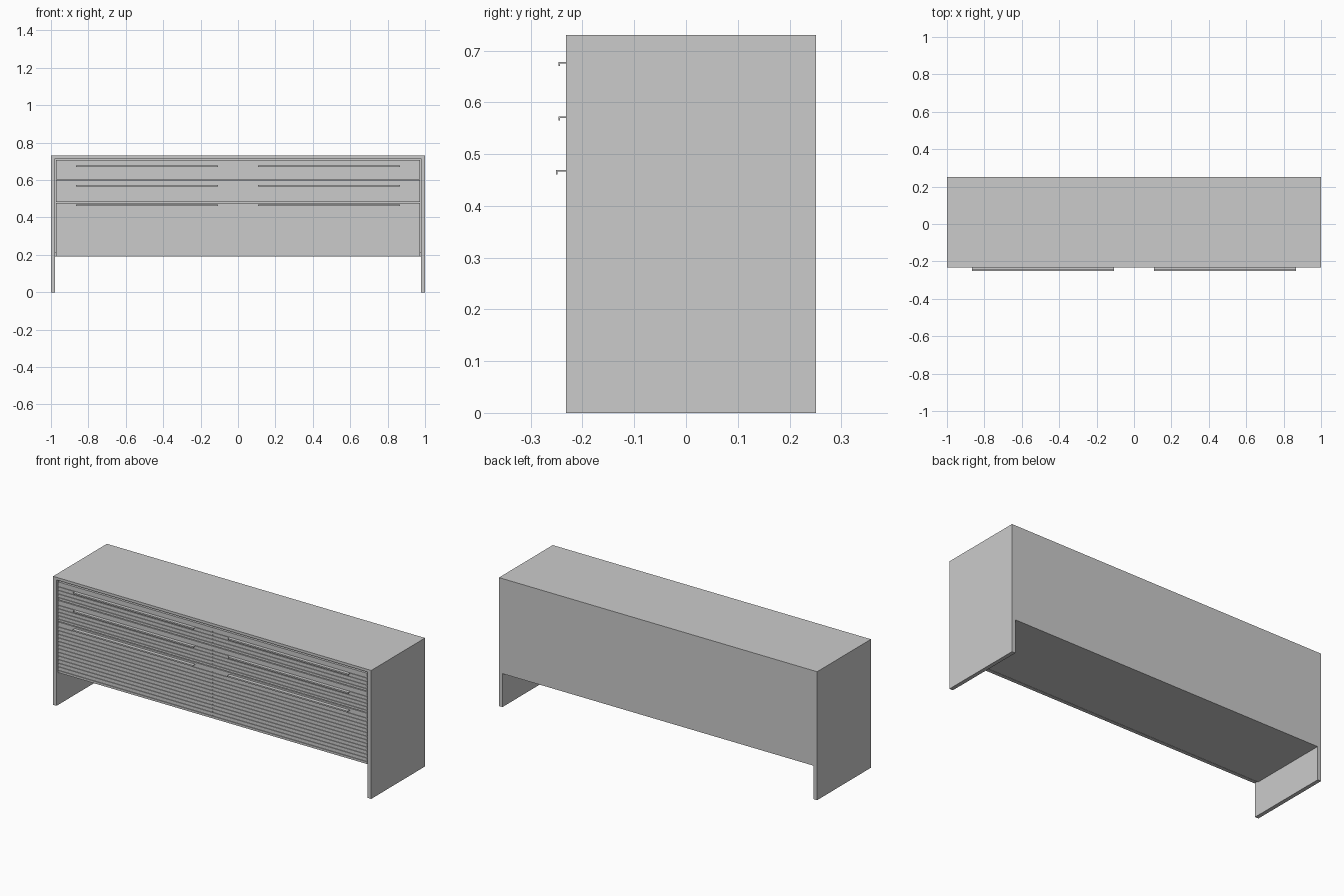
import bpy
import bmesh

old = bpy.data.objects.get("Cube")
if old:
    bpy.data.objects.remove(old, do_unlink=True)

grey = bpy.data.materials.new("plain grey")
grey.use_nodes = True
grey.diffuse_color = (0.6, 0.6, 0.6, 1)
grey.node_tree.nodes["Principled BSDF"].inputs["Base Color"].default_value = (0.6, 0.6, 0.6, 1)

FRONT, BACK, HEIGHT = -0.232, 0.251, 0.73
PANEL = 0.022      # carcass board thickness
FLOOR = 0.19       # underside of the cabinet


def extrude_x(name, profile, x0, x1):
    """Sweep a closed (y, z) profile along x."""
    bm = bmesh.new()
    face = bm.faces.new([bm.verts.new((x0, y, z)) for y, z in profile])
    swept = bmesh.ops.extrude_face_region(bm, geom=[face])["geom"]
    verts = [v for v in swept if isinstance(v, bmesh.types.BMVert)]
    bmesh.ops.translate(bm, verts=verts, vec=(x1 - x0, 0, 0))
    bmesh.ops.recalc_face_normals(bm, faces=bm.faces)
    mesh = bpy.data.meshes.new(name)
    bm.to_mesh(mesh)
    bm.free()
    mesh.materials.append(grey)
    obj = bpy.data.objects.new(name, mesh)
    bpy.context.collection.objects.link(obj)
    return obj


def box(name, x0, x1, y0, y1, z0, z1):
    return extrude_x(name, [(y0, z0), (y1, z0), (y1, z1), (y0, z1)], x0, x1)


def ridged_front(name, x0, x1, z0, z1):
    """Drawer front with shallow horizontal slats."""
    face, groove, back = FRONT + 0.002, FRONT + 0.006, FRONT + 0.022
    count = max(1, round((z1 - z0) / 0.02))
    pitch = (z1 - z0) / count
    profile = [(back, z1), (back, z0)]
    for i in range(count):
        z = z0 + i * pitch
        mid = z + pitch * 0.6
        profile += [(face, z), (face, mid)]
        if i < count - 1:
            profile += [(groove, mid), (groove, z + pitch)]
    profile.append((face, z1))
    return extrude_x(name, profile, x0, x1)


def handle(name, x0, x1, z, tip):
    """Thin pull: flat plate with a lip turned down at the front."""
    t = 0.003
    root = FRONT + 0.003
    extrude_x(name, [(root, z), (tip, z), (tip, z - 0.008), (tip + t, z - 0.008),
                     (tip + t, z - t), (root, z - t)], x0, x1)


# Carcass: top and back run between the full-height sides
inner = 1 - PANEL
box("top_panel", -inner, inner, FRONT, BACK, HEIGHT - 0.015, HEIGHT)
box("back_panel", -inner, inner, BACK - PANEL, BACK, FLOOR, HEIGHT - 0.015)
box("bottom_panel", -inner, inner, FRONT + 0.024, BACK - PANEL, FLOOR, FLOOR + PANEL)
for side, s in (("left", 1), ("right", -1)):
    xs = sorted((s * inner, s))
    box(side + "_side", *xs, FRONT, BACK, 0, HEIGHT)

# Drawers: (name, bottom, top, handle height, handle tip)
rows = [("upper", 0.604, 0.706, 0.678, -0.246),
        ("middle", 0.482, 0.6, 0.573, -0.246),
        ("lower", FLOOR, 0.478, 0.469, -0.251)]
for row, z0, z1, hz, tip in rows:
    for side, s in (("left", 1), ("right", -1)):
        label = row + "_" + side
        xs = sorted((s * 0.0005, s * 0.972))
        ridged_front(label + "_drawer_front", *xs, z0, z1)
        xs = sorted((s * 0.108, s * 0.865))
        handle(label + "_handle", *xs, hz, tip)
